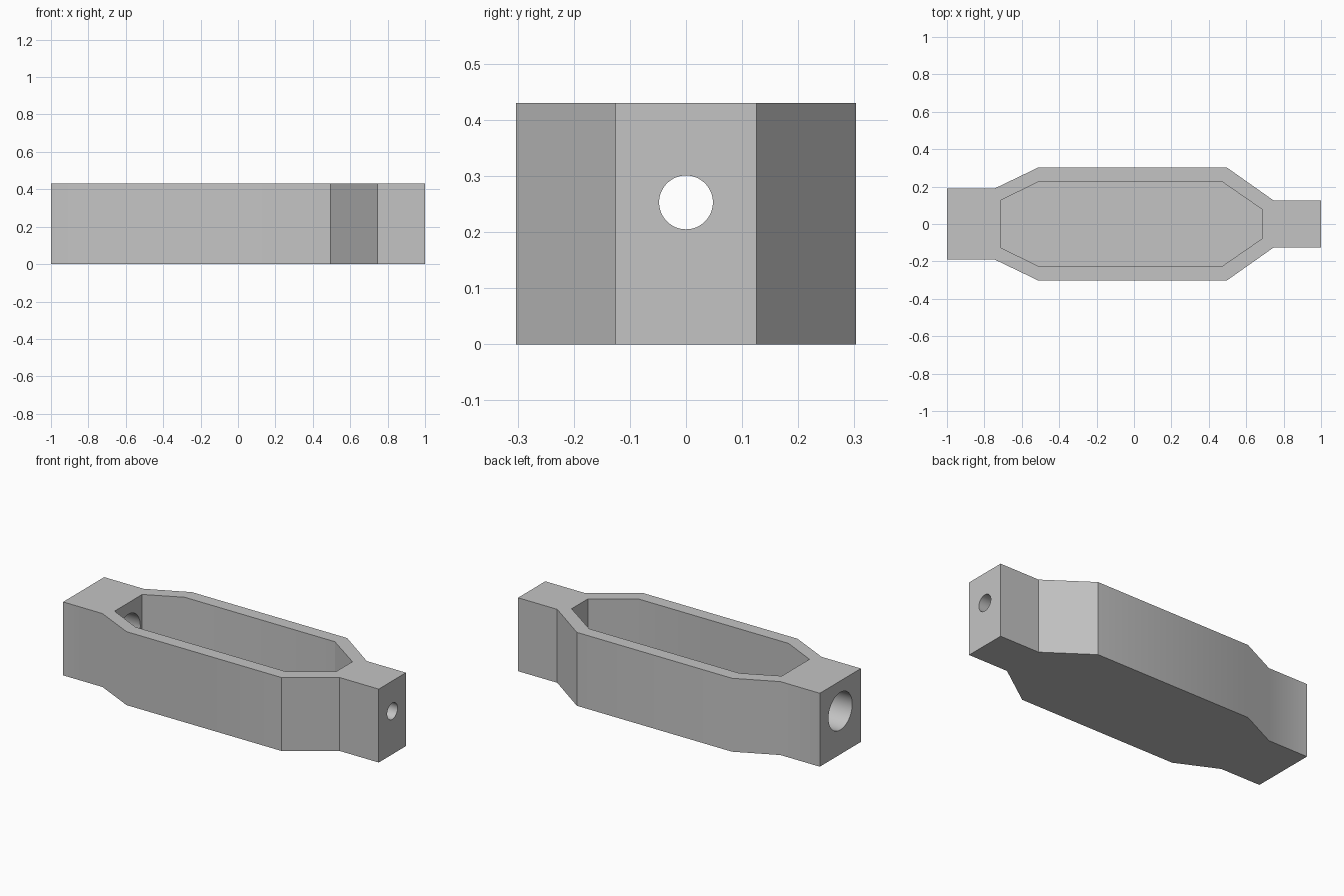
import bpy, bmesh, math

cube = bpy.data.objects.get("Cube")
if cube:
    bpy.data.objects.remove(cube, do_unlink=True)

HEIGHT, FLOOR, BORE_Z = 0.43, 0.075, 0.253

grey = bpy.data.materials.new("plain_grey")
grey.use_nodes = True
colour = (0.55, 0.55, 0.55, 1)
grey.diffuse_color = colour
grey.node_tree.nodes["Principled BSDF"].inputs["Base Color"].default_value = colour


def add_object(name, bm):
    bmesh.ops.recalc_face_normals(bm, faces=bm.faces)
    mesh = bpy.data.meshes.new(name)
    bm.to_mesh(mesh)
    bm.free()
    mesh.materials.append(grey)
    obj = bpy.data.objects.new(name, mesh)
    bpy.context.collection.objects.link(obj)
    return obj


def prism(name, half, z0, z1):
    """Extrude a half outline, mirrored across the long axis."""
    outline = half + [(x, -y) for x, y in reversed(half)]
    bm = bmesh.new()
    face = bm.faces.new([bm.verts.new((x, y, z0)) for x, y in outline])
    up = bmesh.ops.extrude_face_region(bm, geom=[face])
    verts = [v for v in up["geom"] if isinstance(v, bmesh.types.BMVert)]
    bmesh.ops.translate(bm, verts=verts, vec=(0, 0, z1 - z0))
    return add_object(name, bm)


def bore(name, x, radius):
    """Cylinder lying along x."""
    bpy.ops.mesh.primitive_cylinder_add(
        vertices=48, radius=radius, depth=0.6,
        location=(x, 0, BORE_Z), rotation=(0, math.pi / 2, 0))
    obj = bpy.context.object
    obj.name = name
    obj.data.materials.append(grey)
    return obj


# Outer block with a wide left end and a narrow right end
body = prism("housing", [(-1, 0.19), (-0.745, 0.19), (-0.51, 0.303),
                         (0.495, 0.303), (0.746, 0.126), (1, 0.126)], 0, HEIGHT)

# Open tray pocket and the two end bores
cutters = [
    prism("pocket_cutter", [(-0.71, 0.128), (-0.505, 0.228),
                            (0.468, 0.228), (0.688, 0.076)], FLOOR, HEIGHT + 0.1),
    bore("wide_bore_cutter", -0.9, 0.11),
    bore("narrow_bore_cutter", 0.9, 0.048),
]
bpy.context.view_layer.objects.active = body
for cutter in cutters:
    cutter.hide_render = True
    mod = body.modifiers.new(cutter.name, 'BOOLEAN')
    mod.operation, mod.solver, mod.object = 'DIFFERENCE', 'EXACT', cutter
    bpy.ops.object.modifier_apply(modifier=mod.name)
for cutter in cutters:
    bpy.data.objects.remove(cutter, do_unlink=True)

# Smooth bores and shallow bends, keep the steep corners sharp
bpy.ops.object.select_all(action='DESELECT')
body.select_set(True)
bpy.context.view_layer.objects.active = body
bpy.ops.object.shade_smooth_by_angle(angle=math.radians(30))
